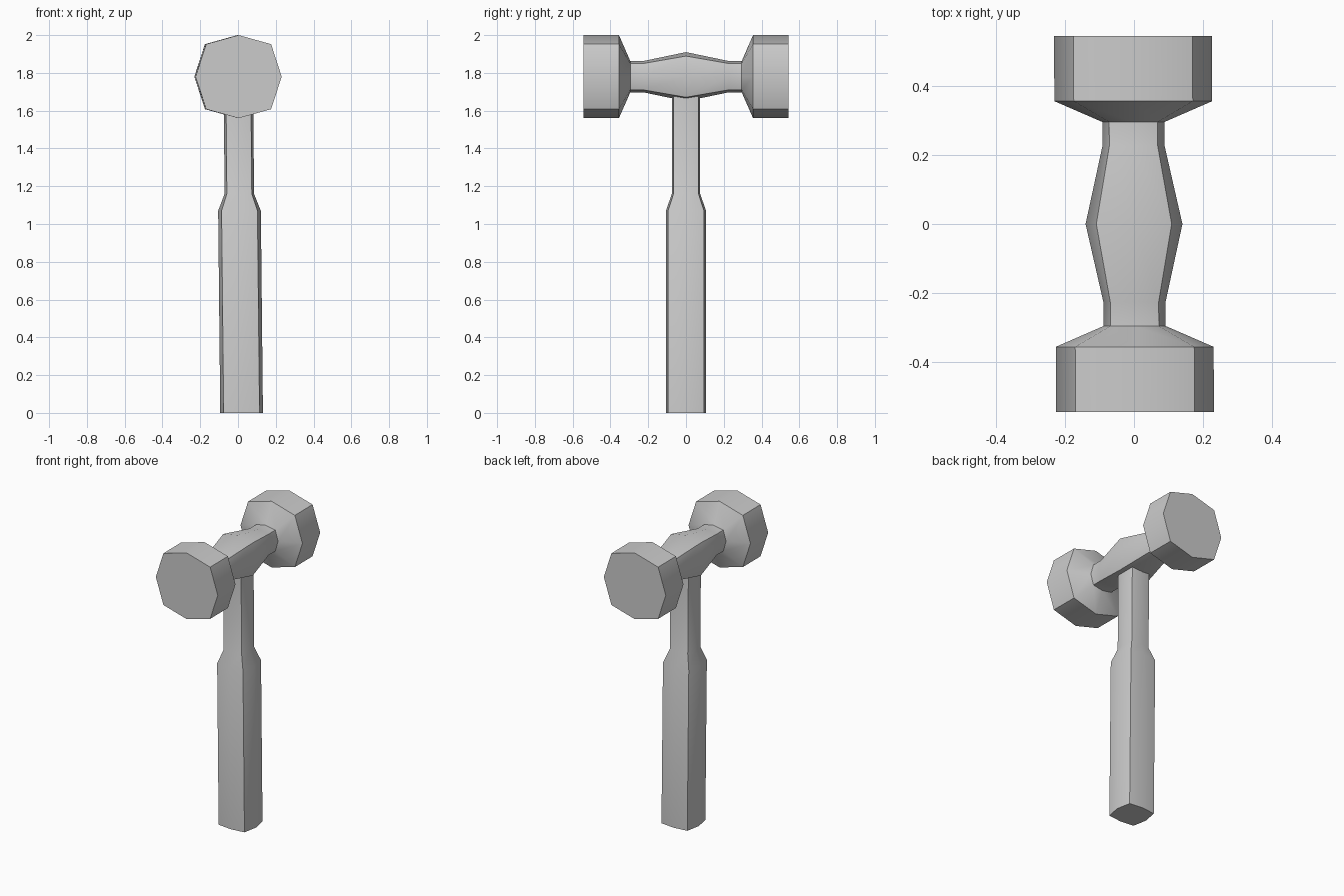
import bpy, bmesh

if "Cube" in bpy.data.objects:
    bpy.data.objects.remove(bpy.data.objects["Cube"])


def ring(a, b, d):
    # squarish octagon: axis points a (across) and b (up), corner points at d
    return [(a, 0), (d, d), (0, b), (-d, d), (-a, 0), (-d, -d), (0, -b), (d, -d)]


def loft(name, rings):
    bm = bmesh.new()
    loops = [[bm.verts.new(p) for p in r] for r in rings]
    for lo, hi in zip(loops, loops[1:]):
        for i in range(8):
            j = (i + 1) % 8
            bm.faces.new((lo[i], lo[j], hi[j], hi[i]))
    bm.faces.new(loops[0])
    bm.faces.new(loops[-1])
    bmesh.ops.recalc_face_normals(bm, faces=bm.faces)
    me = bpy.data.meshes.new(name)
    bm.to_mesh(me)
    bm.free()
    ob = bpy.data.objects.new(name, me)
    bpy.context.collection.objects.link(ob)
    bpy.ops.object.select_all(action='DESELECT')
    ob.select_set(True)
    bpy.context.view_layer.objects.active = ob
    bpy.ops.object.shade_smooth_by_angle(angle=0.7)
    return ob


# double-faced head along y: (distance from centre, half width, half height, corner)
half = [(0.0, 0.14, 0.13, 0.109), (0.225, 0.09, 0.083, 0.07), (0.295, 0.09, 0.083, 0.07),
        (0.355, 0.228, 0.22, 0.172), (0.543, 0.228, 0.22, 0.172)]
profile = [(-y, a, b, d) for y, a, b, d in half[:0:-1]] + half
loft("hammer_head", [[(u - 0.006 * y, y, 1.78 + v) for u, v in ring(a, b, d)]
                     for y, a, b, d in profile])

# slightly leaning handle along z: (height, x centre, x radius, y radius, corner)
handle = [(0.0, 0.019, 0.113, 0.106, 0.095), (1.07, 0.008, 0.113, 0.106, 0.095),
          (1.16, 0.007, 0.078, 0.075, 0.066), (1.74, 0.002, 0.078, 0.075, 0.066)]
loft("handle", [[(c + u, v, z) for u, v in ring(a, b, d)] for z, c, a, b, d in handle])
